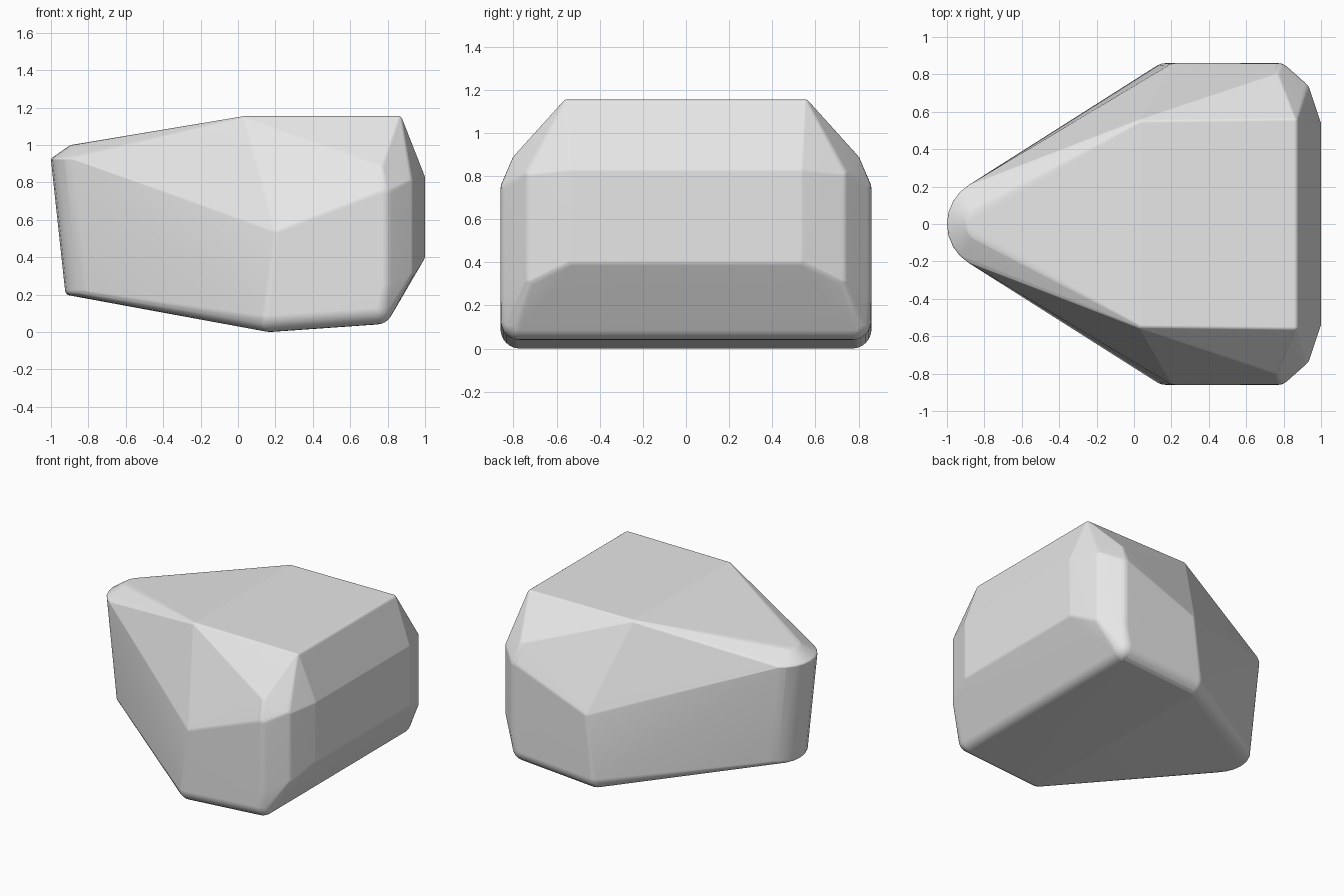
import bpy
import bmesh
from math import cos, sin, pi, radians
from mathutils import Vector

default = bpy.data.objects.get("Cube")
if default:
    bpy.data.objects.remove(default, do_unlink=True)

SEGMENTS, RINGS = 24, 12


def ball(bm, x, y, z, r):
    """Scatter points over a small sphere, so that the hull gets a rounded corner."""
    centre = Vector((x, y, z))
    for i in range(RINGS + 1):
        polar = pi * i / RINGS
        count = SEGMENTS if 0 < i < RINGS else 1
        for j in range(count):
            turn = 2 * pi * j / SEGMENTS
            bm.verts.new(centre + r * Vector(
                (sin(polar) * cos(turn), sin(polar) * sin(turn), cos(polar))))


def corner(bm, x, y, z, r):
    """Rounded corner on both sides of the body."""
    for side in (1, -1):
        ball(bm, x, side * y, z, r)


def nose_arc(bm, centre_x, radius, z, r):
    """Row of rounded corners that sweeps around the narrow end."""
    for degrees in (0, 15, 30, 45, 59):
        a = radians(degrees)
        reach = radius - r
        corner(bm, centre_x - reach * cos(a), reach * sin(a), z, r)


bm = bmesh.new()

# Narrow end: small top edge, wide rim, lower rim
nose_arc(bm, -0.79, 0.12, 0.98, 0.02)
nose_arc(bm, -0.755, 0.245, 0.92, 0.015)
nose_arc(bm, -0.69, 0.235, 0.225, 0.03)

# Flat top
corner(bm, 0.04, 0.54, 1.13, 0.025)
corner(bm, 0.855, 0.55, 1.13, 0.025)

# Side panels
corner(bm, 0.22, 0.80, 0.53, 0.06)
corner(bm, 0.76, 0.76, 0.86, 0.05)
corner(bm, 0.77, 0.79, 0.74, 0.07)
corner(bm, 0.77, 0.79, 0.26, 0.07)

# Wide end with curved corners
corner(bm, 0.89, 0.71, 0.80, 0.05)
corner(bm, 0.89, 0.71, 0.32, 0.05)
corner(bm, 0.95, 0.53, 0.82, 0.05)
corner(bm, 0.95, 0.53, 0.41, 0.05)

# Underside
corner(bm, 0.17, 0.77, 0.09, 0.09)
corner(bm, 0.74, 0.77, 0.13, 0.09)

# Wrap the corners in one closed skin
hull = bmesh.ops.convex_hull(bm, input=bm.verts[:], use_existing_faces=False)
loose = [v for v in bm.verts if not v.link_faces]
bmesh.ops.delete(bm, geom=loose, context="VERTS")
bmesh.ops.dissolve_limit(bm, angle_limit=radians(0.5),
                         verts=bm.verts[:], edges=bm.edges[:])
bmesh.ops.recalc_face_normals(bm, faces=bm.faces[:])

mesh = bpy.data.meshes.new("rock_body")
bm.to_mesh(mesh)
bm.free()
rock = bpy.data.objects.new("rock_body", mesh)
bpy.context.collection.objects.link(rock)

# Plain grey stone
stone = bpy.data.materials.new("stone_grey")
stone.use_nodes = True
colour = (0.8, 0.8, 0.8, 1)
stone.diffuse_color = colour
stone.node_tree.nodes["Principled BSDF"].inputs["Base Color"].default_value = colour
mesh.materials.append(stone)

# Soft edges with flat-looking facets
bpy.ops.object.select_all(action="DESELECT")
rock.select_set(True)
bpy.context.view_layer.objects.active = rock
bpy.ops.object.shade_smooth_by_angle(angle=radians(40))
weighted = rock.modifiers.new("weighted_normals", "WEIGHTED_NORMAL")
weighted.keep_sharp = True
